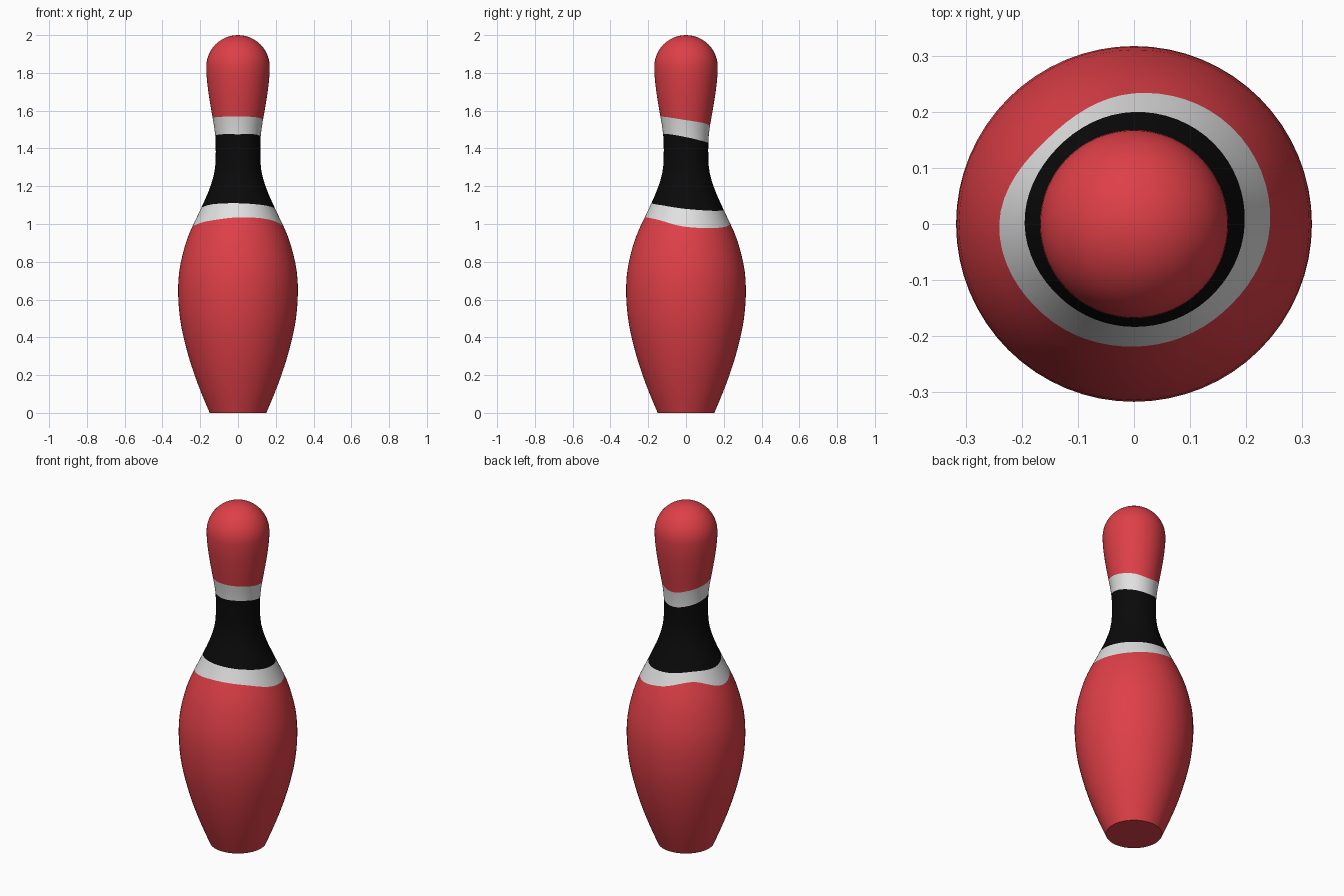
import bpy, bmesh, math

if "Cube" in bpy.data.objects:
    bpy.data.objects.remove(bpy.data.objects["Cube"])

SEG = 64
DOME_Z, DOME_R = 1.832, 0.168

# side profile: (height, radius), then a hemispherical head
PROFILE = [(0, .15), (.1, .192), (.2, .230), (.3, .262), (.4, .288), (.5, .307),
           (.63, .317), (.75, .311), (.87, .285), (.95, .258), (1.03, .221),
           (1.1, .188), (1.17, .157), (1.24, .133), (1.3, .121), (1.36, .118),
           (1.45, .119), (1.52, .127), (1.6, .141), (1.7, .157), (1.78, .166),
           (DOME_Z, DOME_R)]

# hand-painted band edges: heights at 8 directions, front then round by the right
EDGES = [
    [1.035, 1.025, .985, .98, 1.005, 1.04, .99, 1.015],
    [1.11, 1.10, 1.08, 1.07, 1.075, 1.09, 1.085, 1.105],
    [1.475, 1.475, 1.46, 1.44, 1.43, 1.445, 1.465, 1.475],
    [1.57, 1.565, 1.55, 1.535, 1.52, 1.54, 1.56, 1.567],
]
ROWS = [20, 2, 9, 2, 8]       # rings in each colour zone
ZONE_MAT = [0, 1, 2, 1, 0]    # red, white, black, white, red


def cubic(a, b, c, d, t):
    return b + .5 * t * (c - a + t * (2*a - 5*b + 4*c - d + t * (3*(b - c) + d - a)))


def edge_height(vals, j):
    u = j / SEG * 8
    i = int(u)
    return cubic(*[vals[(i + k) % 8] for k in (-1, 0, 1, 2)], u - i)


def radius(z):
    def slope(i):
        a, b = PROFILE[max(i - 1, 0)], PROFILE[min(i + 1, len(PROFILE) - 1)]
        return (b[1] - a[1]) / (b[0] - a[0])
    for i in range(len(PROFILE) - 1):
        (z0, r0), (z1, r1) = PROFILE[i], PROFILE[i + 1]
        if z <= z1 + 1e-6:
            h = z1 - z0
            t = (z - z0) / h
            return (r0 * (2*t**3 - 3*t*t + 1) + r1 * (3*t*t - 2*t**3)
                    + h * (slope(i) * (t**3 - 2*t*t + t) + slope(i + 1) * (t**3 - t*t)))
    return DOME_R


def material(name, rgb):
    m = bpy.data.materials.new(name)
    m.diffuse_color = (*rgb, 1)
    m.use_nodes = True
    m.node_tree.nodes["Principled BSDF"].inputs["Base Color"].default_value = m.diffuse_color
    return m


bm = bmesh.new()


def ring(heights, radii):
    out = []
    for j in range(SEG):
        a = 2 * math.pi * j / SEG
        out.append(bm.verts.new((radii[j] * math.sin(a), -radii[j] * math.cos(a), heights[j])))
    return out


def bridge(lo, hi, mat):
    for j in range(SEG):
        k = (j + 1) % SEG
        bm.faces.new((lo[j], lo[k], hi[k], hi[j])).material_index = mat


# body: rings follow the wavy band edges
bounds = [[0] * SEG]
bounds += [[edge_height(e, j) for j in range(SEG)] for e in EDGES]
bounds += [[DOME_Z] * SEG]
prev = ring(bounds[0], [PROFILE[0][1]] * SEG)
bm.faces.new(prev[::-1])
for zone, n in enumerate(ROWS):
    for s in range(1, n + 1):
        t = s / n
        zs = [a + (b - a) * t for a, b in zip(bounds[zone], bounds[zone + 1])]
        cur = ring(zs, [radius(z) for z in zs])
        bridge(prev, cur, ZONE_MAT[zone])
        prev = cur

# rounded head
for s in range(1, 12):
    a = s / 12 * math.pi / 2
    cur = ring([DOME_Z + DOME_R * math.sin(a)] * SEG, [DOME_R * math.cos(a)] * SEG)
    bridge(prev, cur, 0)
    prev = cur
tip = bm.verts.new((0, 0, 2))
for j in range(SEG):
    bm.faces.new((prev[j], prev[(j + 1) % SEG], tip))

mesh = bpy.data.meshes.new("pin_body")
bm.to_mesh(mesh)
bm.free()
for m in (material("red paint", (.73, .05, .063)),
          material("white band", (.75, .75, .75)),
          material("black band", (.003, .003, .003))):
    mesh.materials.append(m)
pin = bpy.data.objects.new("pin_body", mesh)
bpy.context.collection.objects.link(pin)
bpy.context.view_layer.objects.active = pin
pin.select_set(True)
bpy.ops.object.shade_smooth_by_angle(angle=math.radians(40))
